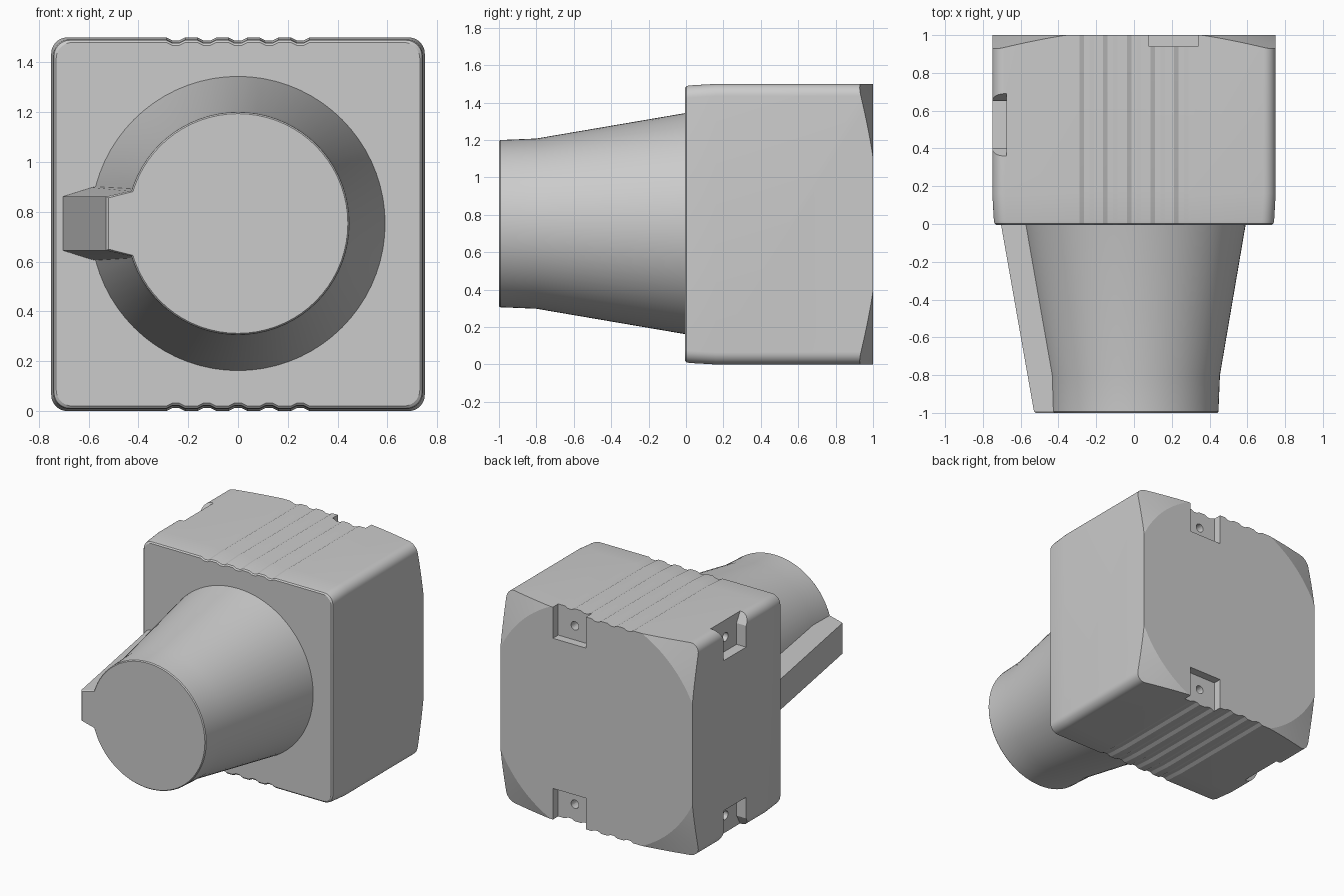
import bpy
import bmesh
import math

if "Cube" in bpy.data.objects:
    bpy.data.objects.remove(bpy.data.objects["Cube"], do_unlink=True)

grey = bpy.data.materials.new("plain_grey")
grey.use_nodes = True
grey.diffuse_color = (0.6, 0.6, 0.6, 1)
grey.node_tree.nodes["Principled BSDF"].inputs["Base Color"].default_value = (0.6, 0.6, 0.6, 1)

MID = 0.753  # height of the barrel axis


def loft(name, rings):
    """Closed solid through rings of equal point count."""
    bm = bmesh.new()
    loops = [[bm.verts.new(p) for p in ring] for ring in rings]
    n = len(loops[0])
    for a, b in zip(loops, loops[1:]):
        for i in range(n):
            j = (i + 1) % n
            bm.faces.new((a[i], a[j], b[j], b[i]))
    bm.faces.new(loops[0])
    bm.faces.new(loops[-1])
    bmesh.ops.recalc_face_normals(bm, faces=bm.faces)
    mesh = bpy.data.meshes.new(name)
    bm.to_mesh(mesh)
    bm.free()
    obj = bpy.data.objects.new(name, mesh)
    bpy.context.collection.objects.link(obj)
    mesh.materials.append(grey)
    return obj


def circle(r, n=72):
    return [(r * math.cos(2 * math.pi * i / n), r * math.sin(2 * math.pi * i / n)) for i in range(n)]


def turned(name, sections, z, n=72):
    """Round solid along y from (y, radius) pairs."""
    return loft(name, [[(a, y, z + b) for a, b in circle(r, n)] for y, r in sections])


def activate(obj):
    bpy.ops.object.select_all(action="DESELECT")
    obj.select_set(True)
    bpy.context.view_layer.objects.active = obj


def combine(obj, tool, operation):
    """Apply a boolean and discard the tool."""
    tool.hide_render = True
    mod = obj.modifiers.new("cut", "BOOLEAN")
    mod.operation = operation
    mod.solver = "EXACT"
    mod.object = tool
    activate(obj)
    bpy.ops.object.modifier_apply(modifier=mod.name)
    bpy.data.objects.remove(tool, do_unlink=True)


def smooth(obj, degrees):
    activate(obj)
    bpy.ops.object.shade_smooth_by_angle(angle=math.radians(degrees))


# Housing outline: rounded square with five shallow grooves above and below
def housing_ring(y, inset):
    h, r = 0.75 - inset, 0.065
    arc = [math.radians(90 * i / 8) for i in range(9)]
    half = [(h - r + r * math.cos(a), h - r + r * math.sin(a)) for a in arc]
    for c in (0.25, 0.125, 0, -0.125, -0.25):
        half += [(c + 0.038, h), (c + 0.014, h - 0.012), (c - 0.014, h - 0.012), (c - 0.038, h)]
    half += [(-h + r - r * math.sin(a), h - r + r * math.cos(a)) for a in arc]
    outline = half + [(-x, -z) for x, z in half]
    return [(x, y, 0.75 + z) for x, z in outline]


housing = loft("housing", [housing_ring(y, o) for y, o in
                           ((-0.005, 0.02), (0.003, 0.011), (0.02, 0.008), (0.16, 0), (1, 0))])

# Conical trimming of the rear corners
trim = turned("corner_trim", [(-0.2, 2.25), (0.5, 2.26), (1.02, 0.773)], 0.75, 128)
combine(housing, trim, "INTERSECT")


# Screw pockets on the rear face and the right side, at top and bottom
def place(face, along, depth, drop, top):
    z = 1.5 - drop if top else drop
    return (along, 1 - depth, z) if face == "rear" else (-0.75 + depth, along, z)


for face, centre, half, flare, deep in (("rear", 0.21, 0.13, 0, 0.06), ("side", 0.525, 0.125, 0.04, 0.075)):
    for top in (True, False):
        shape = [(-half, 0.22), (half, 0.22), (half, 0.07), (half + flare, 0), (half + flare, -0.1),
                 (-half - flare, -0.1), (-half - flare, 0), (-half, 0.07)]
        pocket = loft("pocket_cutter", [[place(face, centre + u, d, w, top) for u, w in shape]
                                        for d in (-0.1, deep)])
        combine(housing, pocket, "DIFFERENCE")
        hole = loft("hole_cutter", [[place(face, centre + u, d, 0.12 + w, top) for u, w in circle(0.03, 24)]
                                    for d in (deep - 0.03, deep + 0.08)])
        combine(housing, hole, "DIFFERENCE")
smooth(housing, 15)

# Tapered barrel with a straighter nose
barrel = turned("barrel", [(0.02, 0.595), (-0.8, 0.455), (-0.993, 0.447), (-1, 0.441)], MID)

# Flared key running along the barrel's right side
key_rings = []
for y, half in ((0.02, [(-0.708, 0.108), (-0.59, 0.145), (-0.3, 0.2)]),
                (-0.99, [(-0.53, 0.108), (-0.435, 0.13), (-0.25, 0.17)]),
                (-1, [(-0.52, 0.103), (-0.43, 0.126), (-0.25, 0.165)])):
    ring = half + [(x, -z) for x, z in reversed(half)]
    key_rings.append([(x, y, MID + z) for x, z in ring])
combine(barrel, loft("key", key_rings), "UNION")
smooth(barrel, 15)
